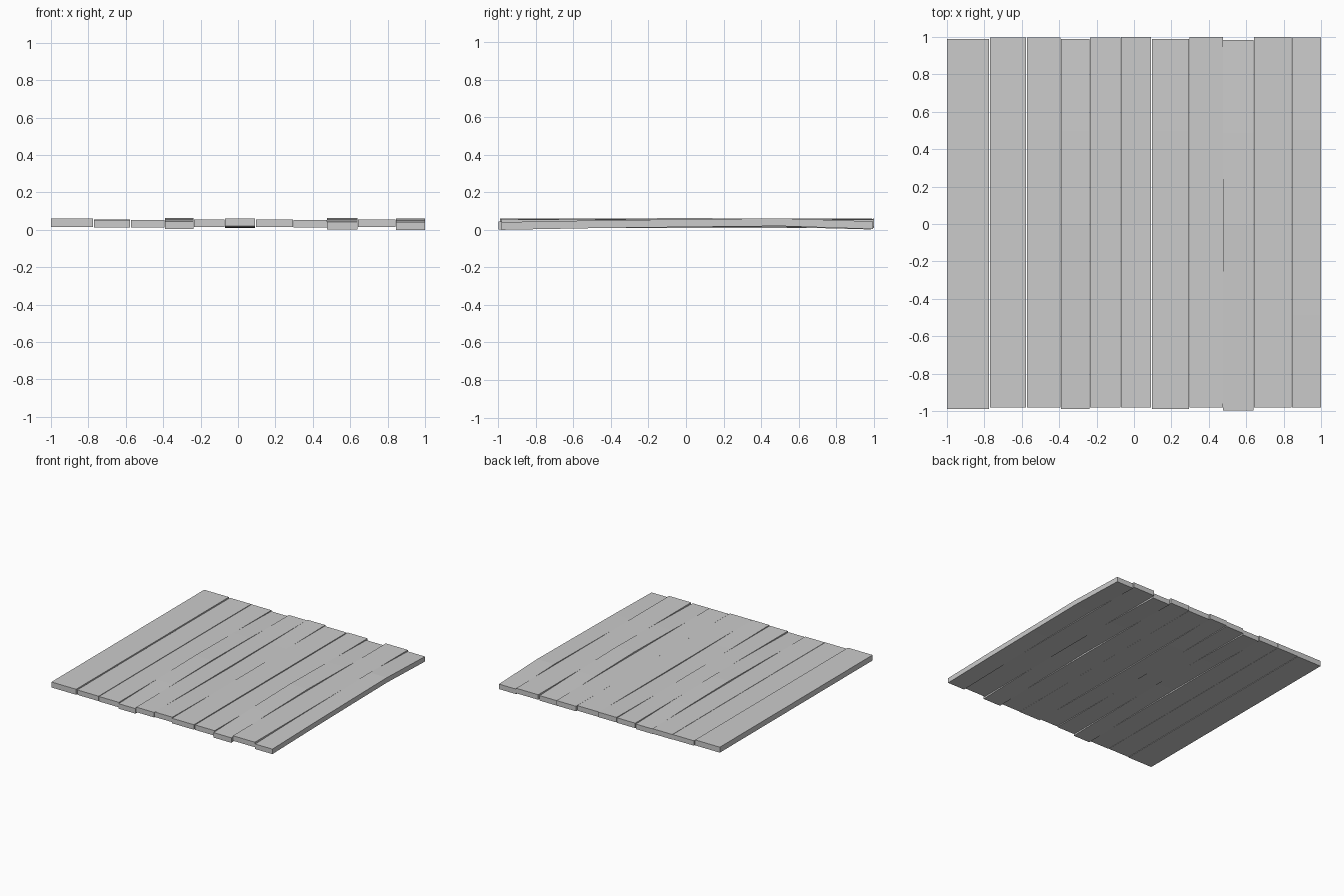
import bpy, bmesh

# Planks: left x, right x, front y, back y, thickness, underside heights front to back
T = 0.041
planks = [
    (-1.000, -0.776, -0.990, 0.990, 0.045, (.015, .015, .015, .015, .015)),
    (-0.770, -0.577, -0.982, 0.996, 0.040, (.013, .014, .014, .014, .013)),
    (-0.573, -0.394, -0.982, 0.996, T, (.011, .012, .012, .012, .011)),
    (-0.391, -0.239, -0.988, 0.990, T, (.003, .014, .021, .016, .005)),
    (-0.236, -0.073, -0.982, 0.996, T, (.014, .015, .015, .015, .014)),
    (-0.069, 0.092, -0.982, 1.000, T, (.019, .013, .009, .012, .018)),
    (0.095, 0.293, -0.990, 0.990, T, (.014, .015, .015, .015, .014)),
    (0.298, 0.476, -0.982, 1.000, T, (.011, .011, .011, .011, .011)),
    (0.477, 0.638, -0.998, 0.985, T, (.002, .015, .023, .015, .002)),
    (0.641, 0.841, -0.982, 1.000, T, (.014, .014, .014, .014, .014)),
    (0.844, 1.000, -0.982, 0.996, T, (.000, .009, .015, .020, .004)),
]


def plank(i, x0, x1, y0, y1, t, heights):
    bm = bmesh.new()
    rings = []
    for k, z in enumerate(heights):
        y = y0 + (y1 - y0) * k / (len(heights) - 1)
        rings.append([bm.verts.new(p) for p in
                      ((x0, y, z), (x1, y, z), (x1, y, z + t), (x0, y, z + t))])
    for a, b in zip(rings, rings[1:]):
        for j in range(4):
            n = (j + 1) % 4
            bm.faces.new((a[j], a[n], b[n], b[j]))
    bm.faces.new(rings[0])
    bm.faces.new(rings[-1])
    bmesh.ops.recalc_face_normals(bm, faces=bm.faces)
    me = bpy.data.meshes.new(f"plank_{i}")
    bm.to_mesh(me)
    bm.free()
    bpy.context.collection.objects.link(bpy.data.objects.new(f"plank_{i}", me))


# Floor of slightly warped boards laid side by side
for i, p in enumerate(planks, 1):
    plank(i, *p)
